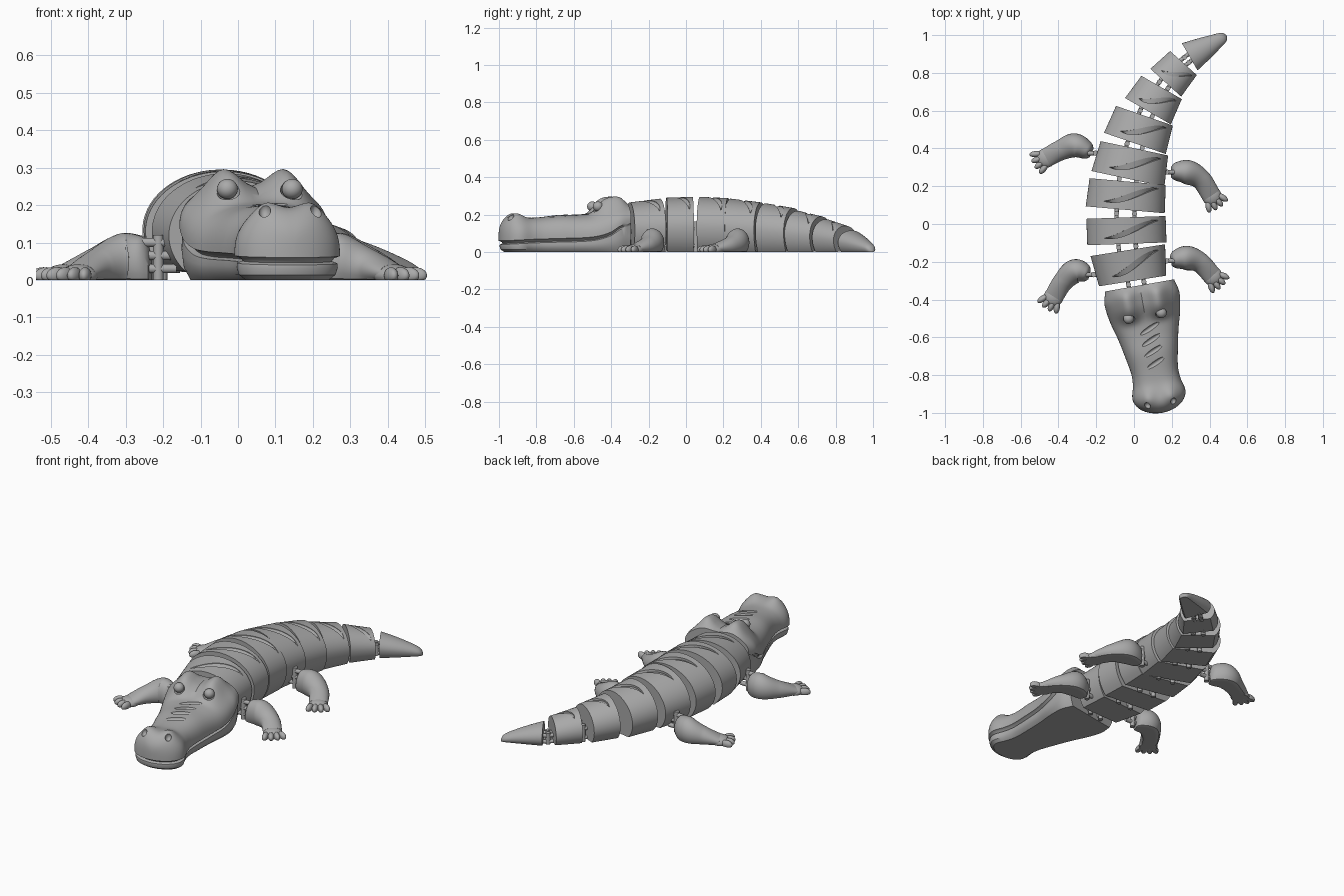
import bpy, bmesh
from math import sin, cos, pi, radians, sqrt, exp, copysign
from mathutils import Matrix, Vector

if "Cube" in bpy.data.objects:
    bpy.data.objects.remove(bpy.data.objects["Cube"])

grey = bpy.data.materials.new("plain_grey")
grey.use_nodes = True
grey.diffuse_color = (0.4, 0.4, 0.4, 1)
grey.node_tree.nodes["Principled BSDF"].inputs["Base Color"].default_value = (0.4, 0.4, 0.4, 1)
parts = []


def place(x, y, angle):
    return Matrix.Translation((x, y, 0)) @ Matrix.Rotation(radians(angle), 4, 'Z')


def spline(keys, t):
    """Smooth interpolation through rows of (parameter, values...)."""
    def slope(j, c):
        a, b = keys[max(j - 1, 0)], keys[min(j + 1, len(keys) - 1)]
        return (b[c] - a[c]) / (b[0] - a[0])
    i = max(k for k in range(len(keys) - 1) if k == 0 or keys[k][0] <= t)
    p, q = keys[i], keys[i + 1]
    d = q[0] - p[0]
    s = (t - p[0]) / d
    return [(2*s**3 - 3*s*s + 1) * p[c] + (3*s*s - 2*s**3) * q[c]
            + d * ((s**3 - 2*s*s + s) * slope(i, c) + (s**3 - s*s) * slope(i + 1, c))
            for c in range(1, len(p))]


def finish(name, bm, matrix):
    bm.transform(matrix)
    bmesh.ops.recalc_face_normals(bm, faces=bm.faces)
    mesh = bpy.data.meshes.new(name)
    bm.to_mesh(mesh)
    bm.free()
    mesh.materials.append(grey)
    ob = bpy.data.objects.new(name, mesh)
    bpy.context.collection.objects.link(ob)
    parts.append(ob)
    return ob


def loft(name, rings, matrix=Matrix()):
    bm = bmesh.new()
    rows = [[bm.verts.new(p) for p in ring] for ring in rings]
    n = len(rows[0])
    for a, b in zip(rows, rows[1:]):
        for i in range(n):
            bm.faces.new((a[i], a[(i + 1) % n], b[(i + 1) % n], b[i]))
    bm.faces.new(rows[0])
    bm.faces.new(rows[-1])
    bmesh.ops.remove_doubles(bm, verts=bm.verts, dist=0.00005)
    return finish(name, bm, matrix)


def ellipsoid(name, centre, radii, turn=0, matrix=Matrix(), grounded=False):
    bm = bmesh.new()
    shape = Matrix.Translation(centre) @ Matrix.Rotation(radians(turn), 4, 'Z') @ Matrix.Diagonal((*radii, 1))
    bmesh.ops.create_uvsphere(bm, u_segments=24, v_segments=14, radius=1, matrix=shape)
    if grounded:
        for v in bm.verts:
            v.co.z = max(v.co.z, 0)
    return finish(name, bm, matrix)


def rod(name, a, b, radius, matrix=Matrix()):
    a, b = Vector(a), Vector(b)
    bm = bmesh.new()
    turn = (b - a).to_track_quat('Z', 'Y').to_matrix().to_4x4()
    bmesh.ops.create_cone(bm, cap_ends=True, segments=16, radius1=radius, radius2=radius,
                          depth=(b - a).length, matrix=Matrix.Translation((a + b) / 2) @ turn)
    return finish(name, bm, matrix)


def carve(ob, cutters):
    bpy.context.view_layer.objects.active = ob
    for cutter in cutters:
        mod = ob.modifiers.new("carve", 'BOOLEAN')
        mod.operation, mod.solver, mod.object = 'DIFFERENCE', 'EXACT', cutter
        bpy.ops.object.modifier_apply(modifier=mod.name)
        parts.remove(cutter)
        bpy.data.objects.remove(cutter)


# Body section: elliptical back, tucked-in sides, flat belly
LOW = radians(-41)


def body_point(w, h, y, a, scale=1):
    zc = 0.45 * h
    rise = h - zc if a > 0 else zc / sin(-LOW)
    return (w * cos(a) * scale, y, zc + rise * sin(a) * scale)


def body_ring(w, h, y):
    return [body_point(w, h, y, LOW + (pi - 2 * LOW) * i / 47) for i in range(48)]


# x, y, turn, length, front width, back width, front height, back height
segments = [
    (-0.02, -0.22, 9, 0.165, 0.36, 0.40, 0.265, 0.285),
    (-0.04, -0.035, 2, 0.14, 0.42, 0.42, 0.29, 0.295),
    (-0.04, 0.15, -5, 0.15, 0.42, 0.405, 0.295, 0.288),
    (-0.015, 0.32, -12, 0.165, 0.395, 0.365, 0.285, 0.265),
    (0.03, 0.50, -19, 0.155, 0.346, 0.318, 0.26, 0.235),
    (0.11, 0.66, -30, 0.145, 0.28, 0.247, 0.22, 0.19),
    (0.215, 0.80, -42, 0.14, 0.22, 0.19, 0.175, 0.14),
]
joints = [(Vector((0.03, -0.325, 0)), 10, 0.26)]
for k, (x, y, turn, length, wf, wb, hf, hb) in enumerate(segments):
    m = place(x, y, turn)

    def size(yy):
        s = yy / length + 0.5
        return (wf + (wb - wf) * s) / 2, hf + (hb - hf) * s

    seg = loft(f"body_segment_{k + 1}",
               [body_ring(*size(yy), yy) for yy in (-length / 2, 0, length / 2)], m)
    # Leaf-shaped slash running diagonally over the back
    rings = []
    for i in range(25):
        s = i / 24
        a = radians(36 + 88 * s)
        mid = length * (0.3 * cos(pi * s) + 0.04)
        half = length * 0.11 * sin(pi * s) + 0.0006
        lo, hi = mid - half, mid + half
        rings.append([body_point(*size(yy), yy, a, f)
                      for yy, f in ((lo, 0.92), (hi, 0.98), (hi, 1.1), (lo, 1.1))])
    carve(seg, [loft("slash_cutter", rings, m)])
    joints += [(m @ Vector((0, -length / 2, 0)), turn, hf), (m @ Vector((0, length / 2, 0)), turn, hb)]

# Tail tip
tail_keys = [(0, 0.083, 0.115), (0.08, 0.064, 0.09), (0.16, 0.042, 0.06), (0.205, 0.028, 0.038),
             (0.22, 0.016, 0.022), (0.225, 0.004, 0.008)]
loft("tail_tip", [body_ring(*spline(tail_keys, 0.225 * i / 30), 0.225 * i / 30) for i in range(31)],
     place(0.295, 0.885, -60))
joints.append((Vector((0.295, 0.885, 0)), -60, 0.115))

# Hinge links between neighbouring segments
for k in range(0, len(joints), 2):
    (a, ta, ha), (b, tb, hb) = joints[k], joints[k + 1]
    c, h, gap = (a + b) / 2, min(ha, hb), (b - a).length
    m = place(c.x, c.y, (ta + tb) / 2)
    for side in (-1, 1):
        x = side * 0.16 * h
        rod("hinge_pin", (x, 0, 0), (x, 0, 0.55 * h), 0.013, m)
        for z in (0.12 * h, 0.42 * h):
            rod("hinge_arm", (x, -gap / 2 - 0.02, z), (x, gap / 2 + 0.02, z), 0.011, m)

# Head: distance from neck, half width, crown height, mouth height
head_keys = [(0, 0.185, 0.25, 0.15), (0.06, 0.2, 0.245, 0.13), (0.11, 0.198, 0.238, 0.098),
             (0.18, 0.185, 0.21, 0.075), (0.26, 0.163, 0.2, 0.066), (0.36, 0.142, 0.198, 0.063),
             (0.46, 0.125, 0.186, 0.06), (0.52, 0.128, 0.183, 0.058), (0.58, 0.142, 0.19, 0.055),
             (0.64, 0.137, 0.195, 0.052), (0.685, 0.13, 0.185, 0.05)]
TIP, ROUND = 0.685, 0.58


def head_size(t):
    w, h, mouth = spline(head_keys, t)
    r = sqrt(max(0, 1 - max(0, (t - ROUND) / (TIP - ROUND)) ** 2.5))
    return w * r, mouth + 0.02 + (h - mouth - 0.02) * r ** 0.6, mouth


def head_bump(x, t):
    brow = 0.06 * exp(-((abs(x) - 0.085) / 0.055) ** 2 - ((t - 0.095) / 0.085) ** 4)
    nose = 0.022 * exp(-((abs(x) - 0.065) / 0.04) ** 2 - ((t - 0.6) / 0.045) ** 2)
    return brow + nose


def head_ring(t):
    w, h, mouth = head_size(t)
    e = 0.0005
    n = Vector((2 * e, head_size(max(t - e, 0))[0] - head_size(min(t + e, TIP))[0])).normalized()
    if t >= TIP:
        n = Vector((0, 1))
    groove = 0.016 * min(1, max(0, (t - 0.03) / 0.04))
    half = []
    for d, z in ((0.03, 0), (0.012, 0.25 * mouth), (0.006, 0.6 * mouth), (0.007, mouth - 0.01),
                 (0.006 + groove, mouth - 0.004), (groove, mouth + 0.004)):
        half.append((max(w - d * n.x, 0.001 if t < TIP else 0), -(t - d * n.y), z))
    for i in range(25):
        a = pi / 2 * i / 24
        x = w * max(cos(a), 0) ** 0.8 if i < 24 else 0
        lift = sin(a) ** 0.8
        half.append((x, -t, mouth + 0.01 + (h - mouth - 0.01) * lift + head_bump(x, t) * lift))
    return half + [(-x, y, z) for x, y, z in reversed(half[:-1])]


head_matrix = place(0.03, -0.325, 10)
stations = [ROUND * i / 56 for i in range(56)]
stations += [ROUND + (TIP - ROUND) * (1 - (1 - i / 18) ** 2) for i in range(19)]
head = loft("head", [head_ring(t) for t in stations], head_matrix)
cutters = [ellipsoid("snout_slash_cutter", (0.012, -t, head_size(t)[1] + 0.002), (0.062, 0.013, 0.014),
                     24, head_matrix) for t in (0.235, 0.295, 0.355, 0.42)]
for side in (-1, 1):
    cutters.append(ellipsoid("nostril_cutter", (side * 0.07, -0.635, 0.185), (0.016, 0.02, 0.022), 0, head_matrix))
    cutters.append(ellipsoid("eye_socket_cutter", (side * 0.088, -0.172, 0.243), (0.034, 0.03, 0.032), 0, head_matrix))
carve(head, cutters)
for side in (-1, 1):
    ellipsoid("eyeball", (side * 0.088, -0.163, 0.243), (0.028, 0.028, 0.027), 0, head_matrix)

# Legs: path on the ground from hip to foot
legs = {
    "front_right_leg": [(-0.235, -0.268), (-0.31, -0.25), (-0.375, -0.305), (-0.425, -0.385)],
    "front_left_leg": [(0.195, -0.195), (0.275, -0.18), (0.35, -0.205), (0.415, -0.275)],
    "back_right_leg": [(-0.225, 0.375), (-0.31, 0.415), (-0.39, 0.39), (-0.465, 0.35)],
    "back_left_leg": [(0.195, 0.275), (0.28, 0.275), (0.355, 0.235), (0.41, 0.15)],
}
thickness = [(0.04, 0.11), (0.064, 0.125), (0.054, 0.085), (0.05, 0.042)]
for name, path in legs.items():
    keys = [(i, *p, *q) for i, (p, q) in enumerate(zip(path, thickness))]
    rings = []
    for i in range(37):
        s = 3 * i / 36
        x, y, r, h = spline(keys, s)
        ahead, behind = spline(keys, min(s + 0.01, 3)), spline(keys, max(s - 0.01, 0))
        d = Vector((ahead[0] - behind[0], ahead[1] - behind[1])).normalized()
        end = sqrt(max(0.05, 1 - max(0, 1 - s / 0.3) ** 2 * 0.6))
        ring = []
        for j in range(28):
            a = 2 * pi * j / 28
            o = r * end * cos(a)
            ring.append((x - d.y * o, y + d.x * o, max(0, h * end * (0.4 + 0.6 * sin(a)))))
        rings.append(ring)
    loft(name, rings)
    foot, side = Vector((*path[-1], 0.012)), Vector((-d.y, d.x, 0))
    heading = Vector((d.x, d.y, 0))
    ellipsoid(name + "_foot", foot, (0.052, 0.052, 0.03), 0, grounded=True)
    for k in (-1.5, -0.5, 0.5, 1.5):
        toe = heading * (0.048 - 0.006 * abs(k)) + side * 0.029 * k
        turn = math_turn = Vector((1, 0)).angle_signed((heading + side * k * 0.3).to_2d())
        ellipsoid(name + "_toe", foot + toe, (0.034, 0.0165, 0.022), -turn * 180 / pi, grounded=True)
    # Hip joint into the body
    hip, inward = Vector((*path[0], 0)), Vector((copysign(1, -path[0][0]), 0, 0))
    pin = hip + inward * 0.022
    rod(name + "_hip_pin", pin, pin + Vector((0, 0, 0.12)), 0.014)
    for z in (0.03, 0.065, 0.1):
        up = Vector((0, 0, z))
        rod(name + "_hip_arm", hip - inward * 0.02 + up, hip + inward * 0.07 + up, 0.012)

# Smooth shading with sharp rims
bpy.ops.object.select_all(action='DESELECT')
for ob in parts:
    ob.select_set(True)
bpy.context.view_layer.objects.active = head
bpy.ops.object.shade_smooth_by_angle(angle=radians(35))
